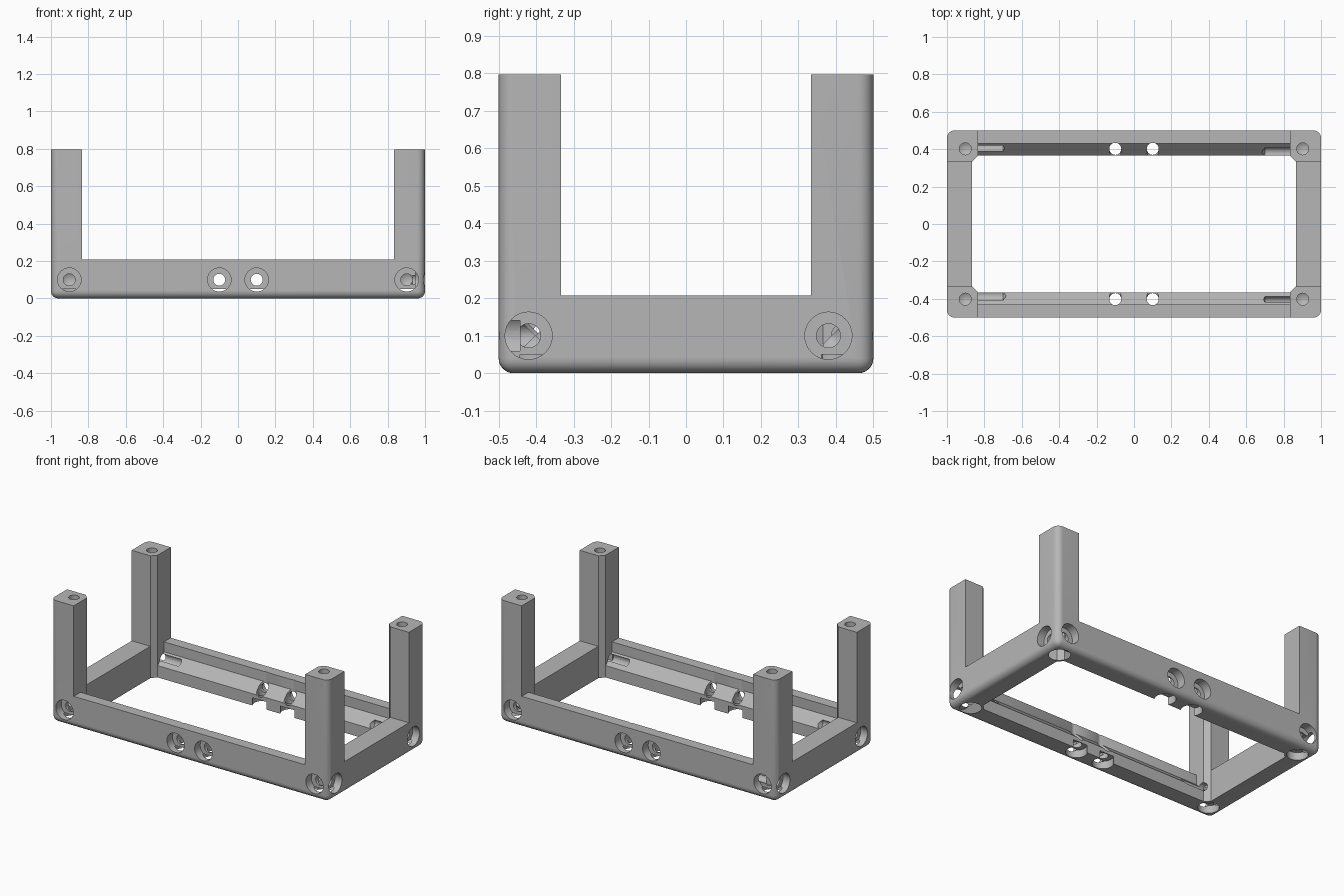
import bpy
import bmesh
import math
from mathutils import Matrix, Vector

if "Cube" in bpy.data.objects:
    bpy.data.objects.remove(bpy.data.objects["Cube"], do_unlink=True)

# One plain grey for the whole part
grey = bpy.data.materials.new("grey plastic")
grey.use_nodes = True
colour = (0.47, 0.47, 0.47, 1)
grey.diffuse_color = colour
grey.node_tree.nodes["Principled BSDF"].inputs["Base Color"].default_value = colour


def make(name, bm):
    bmesh.ops.recalc_face_normals(bm, faces=bm.faces)
    mesh = bpy.data.meshes.new(name)
    bm.to_mesh(mesh)
    bm.free()
    mesh.materials.append(grey)
    ob = bpy.data.objects.new(name, mesh)
    bpy.context.collection.objects.link(ob)
    return ob


def box(lo, hi):
    bm = bmesh.new()
    bmesh.ops.create_cube(bm, size=1)
    lo, hi = Vector(lo), Vector(hi)
    for v in bm.verts:
        v.co = (lo + hi) / 2 + v.co * (hi - lo)
    return bm


def prism(points, shift):
    """Sweep a closed outline along a vector."""
    bm = bmesh.new()
    face = bm.faces.new([bm.verts.new(p) for p in points])
    out = bmesh.ops.extrude_face_region(bm, geom=[face])["geom"]
    bmesh.ops.translate(bm, vec=shift, verts=[g for g in out if isinstance(g, bmesh.types.BMVert)])
    return bm


def drill(start, direction, bore_depth, depth, bore=0.063, hole=0.032, sides=32):
    """Counterbored hole with a conical drill tip; bore_depth 0 leaves a plain hole."""
    profile = [(bore, -0.03), (bore, bore_depth), (hole, bore_depth), (hole, depth)]
    if not bore_depth:
        profile = [(hole, -0.03), (hole, depth)]
    bm = bmesh.new()
    rings = []
    for r, z in profile:
        rings.append([bm.verts.new((r * math.cos(2 * math.pi * i / sides),
                                    r * math.sin(2 * math.pi * i / sides), z)) for i in range(sides)])
    for a, b in zip(rings, rings[1:]):
        for i in range(sides):
            j = (i + 1) % sides
            bm.faces.new((a[i], a[j], b[j], b[i]))
    bm.faces.new(rings[0])
    tip = bm.verts.new((0, 0, depth + hole * 0.6))
    for i in range(sides):
        bm.faces.new((rings[-1][i], rings[-1][(i + 1) % sides], tip))
    turn = Vector((0, 0, 1)).rotation_difference(Vector(direction)).to_matrix().to_4x4()
    bm.transform(Matrix.Translation(start) @ turn)
    return bm


# Solid block with rounded bottom and upright edges
HEIGHT, RAIL = 0.797, 0.207
LEG_X, LEG_Y = 0.835, 0.333
bm = box((-1, -0.5, 0), (1, 0.5, HEIGHT))
rounded = [e for e in bm.edges if any(v.co.z < 0.01 for v in e.verts)]
bmesh.ops.bevel(bm, geom=rounded, offset=0.04, segments=7, profile=0.5, affect='EDGES')
frame = make("frame", bm)

cutters = []

# Central opening with chamfered corners
IN_X, IN_Y = 0.865, 0.365
quarter = [(IN_X, LEG_Y), (LEG_X, IN_Y)]
outline = quarter + [(-x, y) for x, y in reversed(quarter)]
outline += [(-x, -y) for x, y in outline]
cutters.append(prism([(x, y, -0.1) for x, y in outline], (0, 0, 1.1)))

# Windows between the legs
cutters.append(box((-LEG_X, -0.7, RAIL), (LEG_X, 0.7, 1)))
cutters.append(box((-1.2, -LEG_Y, RAIL), (1.2, LEG_Y, 1)))

# Sloped ledge along the inside of both long rails
ledge = [(0.43, 0.142), (0.43, 0.3), (0.3, 0.3), (0.3, 0.012)]
for s in (-1, 1):
    cutters.append(prism([(-LEG_X, s * y, z) for y, z in ledge], (2 * LEG_X, 0, 0)))

# Screw holes at each corner: side, end, underside and leg top
for sx in (-1, 1):
    for sy in (-1, 1):
        side_y = 0.42 if sx * sy < 0 else 0.38
        cutters.append(drill((sx, sy * side_y, 0.1), (-sx, 0, 0), 0.05, 0.3))
        cutters.append(drill((sx * 0.902, sy * 0.5, 0.1), (0, -sy, 0), 0.057, 0.3))
        cutters.append(drill((sx * 0.902, sy * 0.402, 0), (0, 0, 1), 0.05, 0.3))
        cutters.append(drill((sx * 0.902, sy * 0.402, HEIGHT), (0, 0, -1), 0, 0.2))
        # Paired through holes in the middle of the long rails
        cutters.append(drill((sx * 0.1, sy * 0.5, 0.1), (0, -sy, 0), 0.057, 0.25))
        cutters.append(drill((sx * 0.1, sy * 0.402, 0), (0, 0, 1), 0.05, 0.3))

bpy.context.view_layer.objects.active = frame
for bm in cutters:
    cutter = make("cutter", bm)
    cutter.hide_render = True
    mod = frame.modifiers.new("cut", 'BOOLEAN')
    mod.operation = 'DIFFERENCE'
    mod.solver = 'EXACT'
    mod.object = cutter
    bpy.ops.object.modifier_apply(modifier=mod.name)
    bpy.data.objects.remove(cutter, do_unlink=True)

# Smooth curves, crisp edges
bpy.ops.object.select_all(action='DESELECT')
frame.select_set(True)
bpy.ops.object.shade_smooth_by_angle(angle=math.radians(30))
